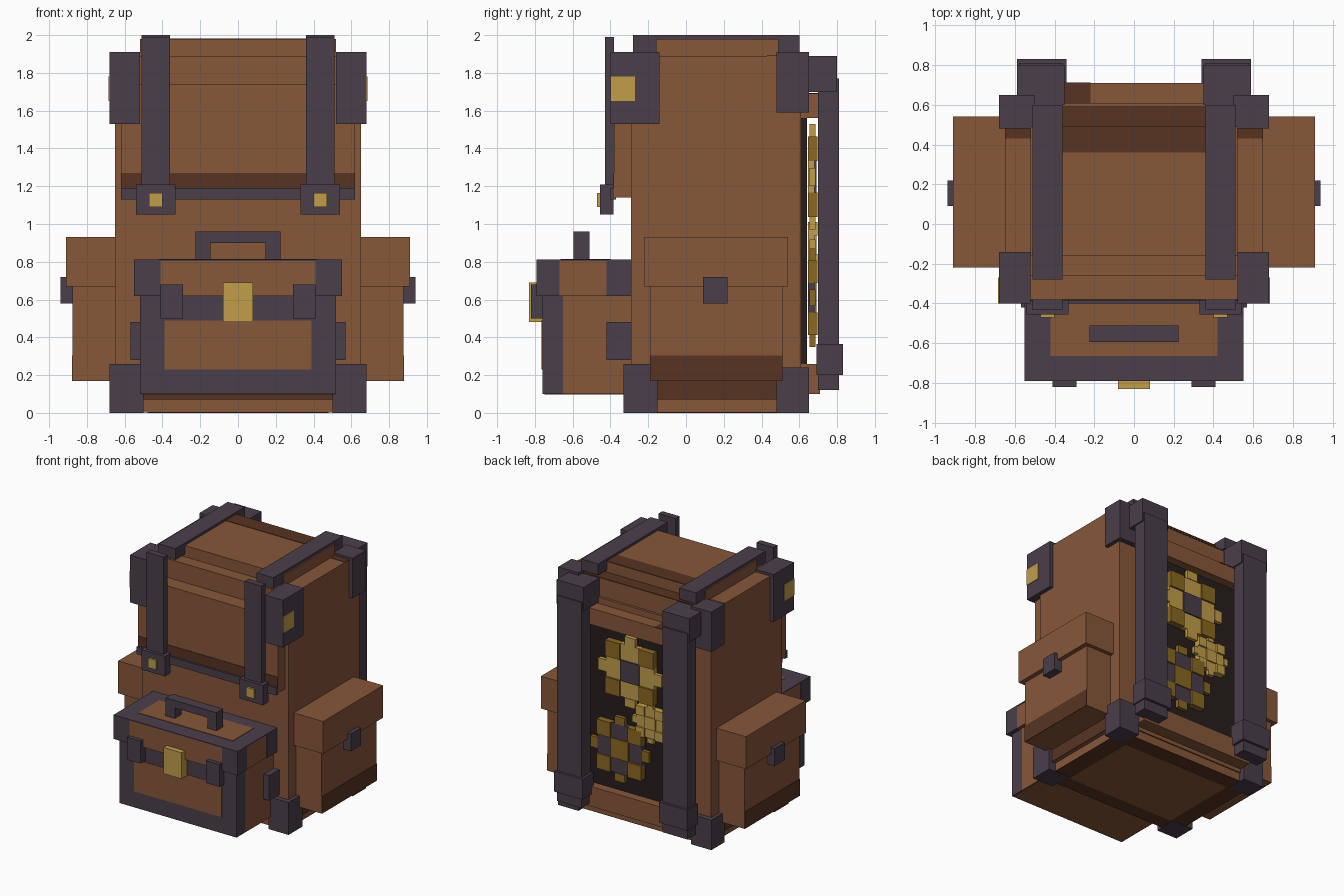
import bpy
import bmesh
from mathutils import Vector

default_cube = bpy.data.objects.get("Cube")
if default_cube:
    bpy.data.objects.remove(default_cube)


def linear(channel):
    value = channel / 255
    return value / 12.92 if value <= .04045 else ((value + .055) / 1.055) ** 2.4


def material(name, red, green, blue):
    mat = bpy.data.materials.new(name)
    mat.use_nodes = True
    color = (linear(red), linear(green), linear(blue), 1)
    mat.diffuse_color = color
    mat.node_tree.nodes["Principled BSDF"].inputs["Base Color"].default_value = color
    return mat


leather = material("brown leather", 135, 87, 58)
shade = material("dark brown leather", 87, 52, 34)
strap = material("purple grey strap", 74, 62, 74)
gold = material("gold", 193, 157, 74)
bronze = material("dark gold", 138, 104, 34)
black = material("black backing", 38, 30, 28)


def box(name, mat, xs, ys, zs):
    """Axis-aligned block spanning the three given ranges."""
    low, high = (Vector(corner) for corner in zip(xs, ys, zs))
    bm = bmesh.new()
    bmesh.ops.create_cube(bm, size=1)
    for vert in bm.verts:
        vert.co = (low + high) / 2 + vert.co * (high - low)
    mesh = bpy.data.meshes.new(name)
    bm.to_mesh(mesh)
    bm.free()
    mesh.materials.append(mat)
    obj = bpy.data.objects.new(name, mesh)
    bpy.context.collection.objects.link(obj)
    return obj


def centred(name, mat, half, ys, zs):
    """Block centred on the middle plane."""
    return box(name, mat, (-half, half), ys, zs)


def pair(name, mat, xs, ys, zs):
    """The same block on the left and on the right."""
    box("left_" + name, mat, xs, ys, zs)
    box("right_" + name, mat, (-xs[1], -xs[0]), ys, zs)


# Main bag body with stepped top
centred("base", leather, .62, (-.28, .6), (.006, .07))
centred("base_underside", shade, .62, (-.28, .6), (.003, .008))
centred("base_bottom_panel", leather, .48, (-.16, .48), (0, .004))
centred("body", leather, .65, (-.29, .61), (.07, 1.74))
centred("upper_body", leather, .65, (-.26, .59), (1.74, 1.89))
centred("top_step", leather, .52, (-.16, .49), (1.89, 1.98))
centred("front_flap", leather, .62, (-.38, -.28), (1.14, 1.74))

# Darkened leather patches
centred("flap_dark_hem", shade, .62, (-.384, -.379), (1.14, 1.27))
centred("body_dark_hem", shade, .5, (-.294, -.289), (.07, .1))
pair("body_side_dark_hem", shade, (.649, .654), (-.15, .48), (.07, .17))
centred("top_dark_patch", shade, .51, (.36, .492), (1.975, 1.983))
centred("step_dark_patch", shade, .65, (.43, .592), (1.885, 1.893))

# Reinforced corners of the body
pair("front_top_corner", strap, (.52, .68), (-.4, -.14), (1.53, 1.91))
pair("back_top_corner", strap, (.5, .68), (.48, .65), (1.59, 1.91))
pair("front_bottom_corner", strap, (.5, .68), (-.33, -.15), (0, .26))
pair("back_bottom_corner", strap, (.5, .68), (.48, .65), (0, .24))
pair("corner_gold_plate", gold, (.678, .685), (-.4, -.27), (1.65, 1.78))

# Straps over the top and down the front, with buckles
pair("top_strap", strap, (.36, .51), (-.28, .6), (1.91, 2))
pair("front_strap", strap, (.36, .51), (-.43, -.38), (1.2, 1.99))
centred("cross_strap", strap, .62, (-.4, -.37), (1.13, 1.19))
pair("buckle", strap, (.33, .54), (-.455, -.385), (1.05, 1.21))
pair("buckle_stud", gold, (.4, .47), (-.47, -.45), (1.09, 1.165))

# Shoulder straps on the back
pair("shoulder_strap", strap, (.36, .58), (.7, .81), (.12, 1.77))
pair("shoulder_strap_top", strap, (.35, .59), (.6, .8), (1.7, 1.89))
pair("shoulder_strap_cap", strap, (.34, .59), (.69, .83), (.2, .365))

# Back window frame
centred("window_backing", black, .5, (.61, .64), (.26, 1.56))
centred("window_top_bar", leather, .5, (.6, .71), (1.56, 1.69))
centred("window_bottom_bar", leather, .5, (.6, .71), (.1, .26))
box("window_bar_dark_patch", shade, (-.36, -.22), (.61, .712), (1.685, 1.693))


def gear(name, x, z, radius, hub, arm, corner, tooth):
    """Blocky gear: three by three plate with four outer teeth."""
    inner, outer = radius * .3, radius * .76
    bounds = {-1: (-outer, -inner), 0: (-inner, inner), 1: (inner, outer)}
    for i in bounds:
        for j in bounds:
            kind = abs(i) + abs(j)
            part, mat = (("hub", hub), ("arm", arm), ("corner", corner))[kind]
            depth = (.69, .68, .695)[kind]
            box(f"{name}_{part}", mat, [x + v for v in bounds[i]],
                (.645, depth), [z + v for v in bounds[j]])
            if kind == 1:
                span = radius * .17
                xs = sorted((i * outer, i * radius)) if i else (-span, span)
                zs = sorted((j * outer, j * radius)) if j else (-span, span)
                box(f"{name}_tooth", tooth, [x + v for v in xs],
                    (.655, .685), [z + v for v in zs])


gear("upper_gear", .02, 1.25, .28, strap, gold, bronze, gold)
gear("lower_gear", .11, .61, .26, bronze, strap, bronze, bronze)
gear("small_gear", -.16, .89, .16, gold, gold, gold, gold)

# Side pockets
pair("pocket", leather, (.64, .875), (-.19, .51), (.17, .67))
pair("pocket_lid", leather, (.64, .91), (-.22, .54), (.67, .93))
pair("pocket_clasp", strap, (.87, .94), (.09, .22), (.58, .72))
pair("pocket_dark_hem", shade, (.872, .879), (-.19, .51), (.17, .305))

# Front case
centred("case", leather, .52, (-.65, -.28), (.1, .62))
centred("case_front_frame", strap, .52, (-.76, -.65), (.1, .62))
centred("case_front_panel", leather, .39, (-.764, -.757), (.23, .49))
centred("case_underside", leather, .51, (-.75, -.29), (.097, .103))
pair("case_side_clasp", strap, (.51, .57), (-.42, -.28), (.28, .48))

# Case lid with corner guards and bordered top
centred("case_lid", leather, .548, (-.788, -.28), (.62, .805))
pair("lid_front_corner", strap, (.41, .551), (-.791, -.67), (.618, .808))
pair("lid_back_corner", strap, (.41, .551), (-.42, -.28), (.618, .808))
centred("lid_top_border", strap, .551, (-.791, -.28), (.803, .811))
centred("lid_top_panel", leather, .42, (-.665, -.4), (.809, .815))

# Handle and fasteners of the case
centred("handle_grip", strap, .225, (-.595, -.51), (.9, .96))
pair("handle_post", strap, (.145, .225), (-.595, -.51), (.81, .9))
pair("case_latch", strap, (.29, .41), (-.82, -.755), (.5, .68))
centred("case_gold_clasp", gold, .08, (-.83, -.755), (.48, .69))
